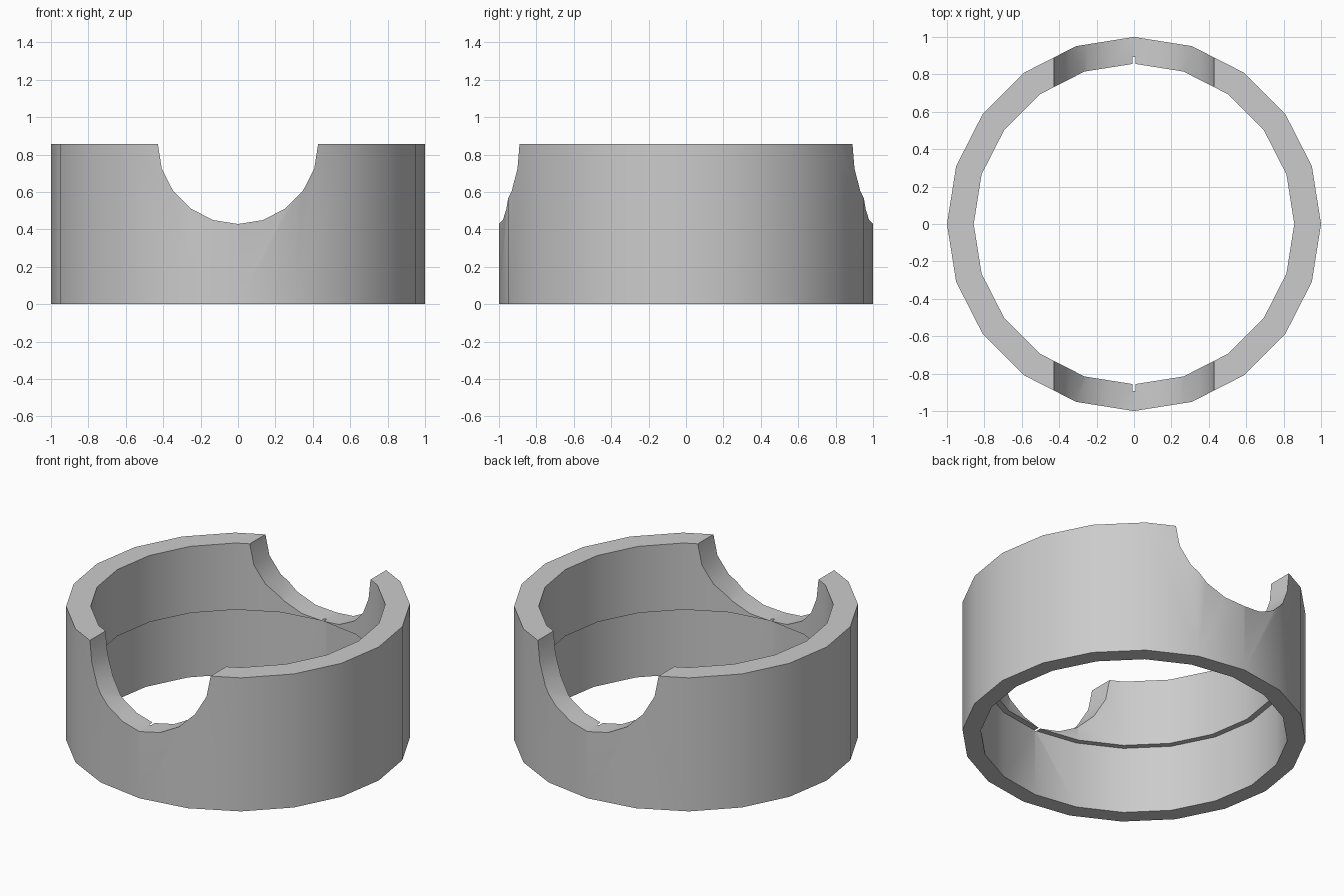
import bpy
import math

SIDES = 20
HEIGHT = 0.857
LEDGE = 0.4295

cube = bpy.data.objects.get("Cube")
if cube:
    bpy.data.objects.remove(cube, do_unlink=True)

grey = bpy.data.materials.new("plain_grey")
grey.use_nodes = True
colour = (0.6, 0.6, 0.6, 1)
grey.diffuse_color = colour
grey.node_tree.nodes["Principled BSDF"].inputs["Base Color"].default_value = colour

# Ring wall: closed profile with a wider lower bore, revolved about z
profile = [(1, 0), (1, HEIGHT), (0.857, HEIGHT), (0.857, LEDGE), (0.893, LEDGE), (0.893, 0)]
n = len(profile)
verts, faces = [], []
for i in range(SIDES):
    a = 2 * math.pi * i / SIDES
    verts += [(r * math.cos(a), r * math.sin(a), z) for r, z in profile]
    j = (i + 1) % SIDES
    for k in range(n):
        m = (k + 1) % n
        faces.append((i * n + k, j * n + k, j * n + m, i * n + m))
mesh = bpy.data.meshes.new("ring_wall")
mesh.from_pydata(verts, [], faces)
mesh.materials.append(grey)
ring = bpy.data.objects.new("ring_wall", mesh)
bpy.context.collection.objects.link(ring)

# Round channel running front to back through the rim
bpy.ops.mesh.primitive_cylinder_add(vertices=SIDES, radius=0.4286, depth=3,
                                    location=(0, 0, HEIGHT),
                                    rotation=(math.pi / 2, 0, 0))
cutter = bpy.context.object
cutter.name = "channel_cutter"
cutter.data.materials.append(grey)

cut = ring.modifiers.new("channel", "BOOLEAN")
cut.operation = "DIFFERENCE"
cut.solver = "EXACT"
cut.object = cutter

# Apply the cut and smooth the curved walls
bpy.ops.object.select_all(action="DESELECT")
ring.select_set(True)
bpy.context.view_layer.objects.active = ring
bpy.ops.object.modifier_apply(modifier=cut.name)
bpy.data.objects.remove(cutter, do_unlink=True)
bpy.ops.object.shade_smooth_by_angle(angle=math.radians(30))
